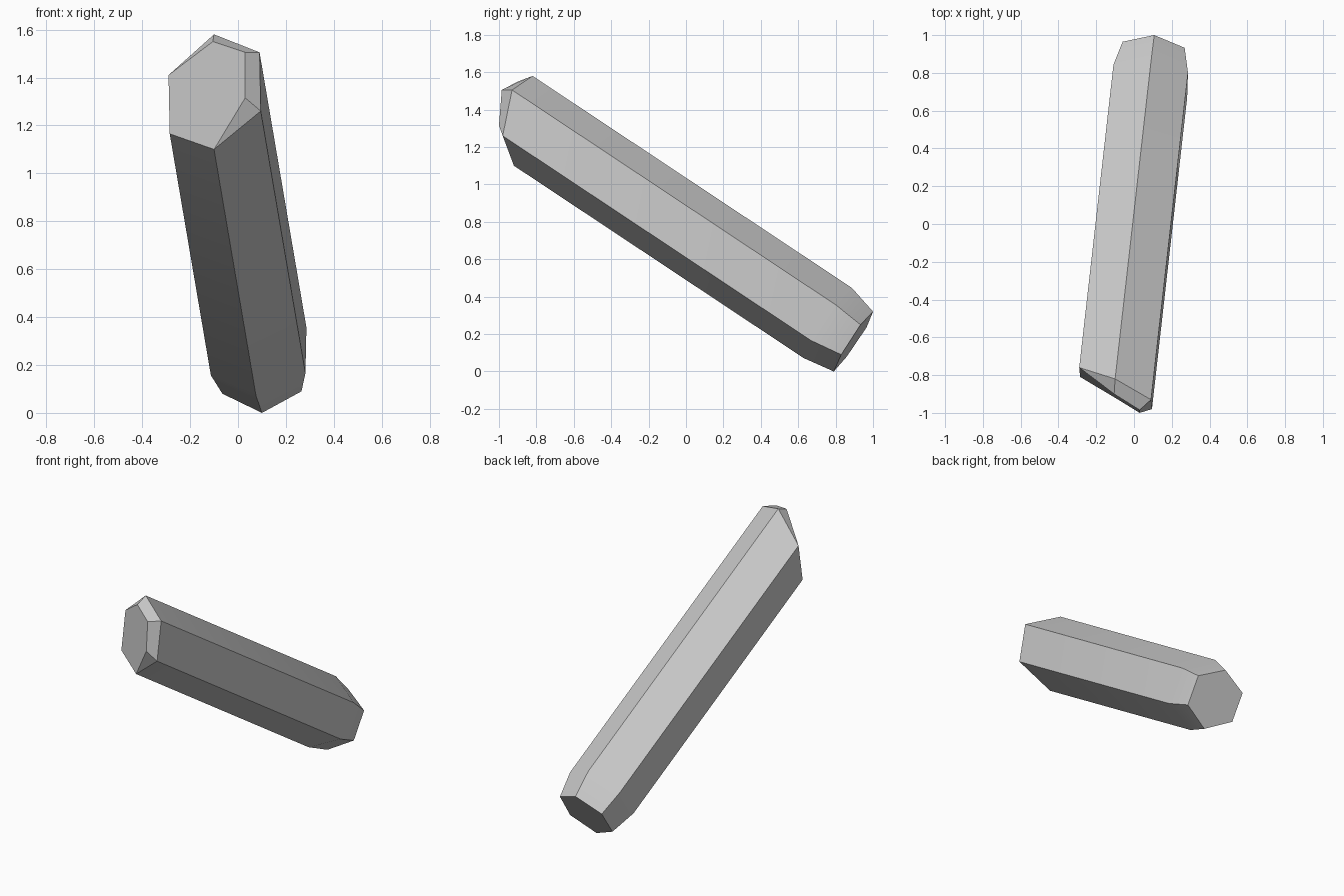
import bpy
import bmesh
import math
from mathutils import Vector

# Remove the default object
default = bpy.data.objects.get("Cube")
if default:
    bpy.data.objects.remove(default, do_unlink=True)

# Stone material
stone = bpy.data.materials.new("grey stone")
stone.use_nodes = True
grey = (0.6, 0.6, 0.6, 1.0)
stone.diffuse_color = grey
stone.node_tree.nodes["Principled BSDF"].inputs["Base Color"].default_value = grey

# Shaft direction, and how far each of the six long edges runs along it
shaft = Vector((0.193, 1.707, -1.133))
edge_lengths = (1.0, 0.94, 0.89, 0.908, 0.966, 1.014)

# Slanted six-sided rim at the upper end
tip_rim = [
    (-0.1, -0.82, 1.58), (-0.29, -0.76, 1.41), (-0.285, -0.81, 1.165),
    (-0.1, -0.92, 1.1), (0.095, -0.98, 1.26), (0.09, -0.93, 1.505),
]
# Ridge that divides the large tip facet from its narrow bevels
tip_ridge = [(-0.105, -0.9, 1.55), (0.03, -0.985, 1.505), (0.03, -1.0, 1.315)]
# Flat cap at the lower end
tail_cap = [
    (0.107, 1.0, 0.32), (-0.06, 0.965, 0.235), (-0.065, 0.86, 0.08),
    (0.1, 0.79, 0.0), (0.265, 0.83, 0.09), (0.268, 0.933, 0.25),
]


def bridge(bm, first, second):
    """Join two closed rings with quads."""
    count = len(first)
    for i in range(count):
        j = (i + 1) % count
        bm.faces.new((first[i], first[j], second[j], second[i]))


bm = bmesh.new()
rim = [bm.verts.new(p) for p in tip_rim]
shoulder = [bm.verts.new(v.co + shaft * k) for v, k in zip(rim, edge_lengths)]
cap = [bm.verts.new(p) for p in tail_cap]
upper, corner, lower = [bm.verts.new(p) for p in tip_ridge]

# Shaft, tapered tail and flat end
bridge(bm, rim, shoulder)
bridge(bm, shoulder, cap)
bm.faces.new(cap)

# Tip: large facet, two bevels and the small triangles closing them
top, left_high, left_low, bottom, right_low, right_high = rim
bm.faces.new((upper, left_high, left_low, bottom, lower, corner))
bm.faces.new((top, upper, corner, right_high))
bm.faces.new((right_high, corner, lower, right_low))
bm.faces.new((top, left_high, upper))
bm.faces.new((bottom, right_low, lower))
bmesh.ops.recalc_face_normals(bm, faces=bm.faces)

mesh = bpy.data.meshes.new("crystal_shard")
bm.to_mesh(mesh)
bm.free()
mesh.materials.append(stone)
crystal = bpy.data.objects.new("crystal_shard", mesh)
bpy.context.collection.objects.link(crystal)

# Smooth the shallow edges, keep the long ones crisp
bpy.ops.object.select_all(action="DESELECT")
crystal.select_set(True)
bpy.context.view_layer.objects.active = crystal
bpy.ops.object.shade_smooth_by_angle(angle=math.radians(30))
